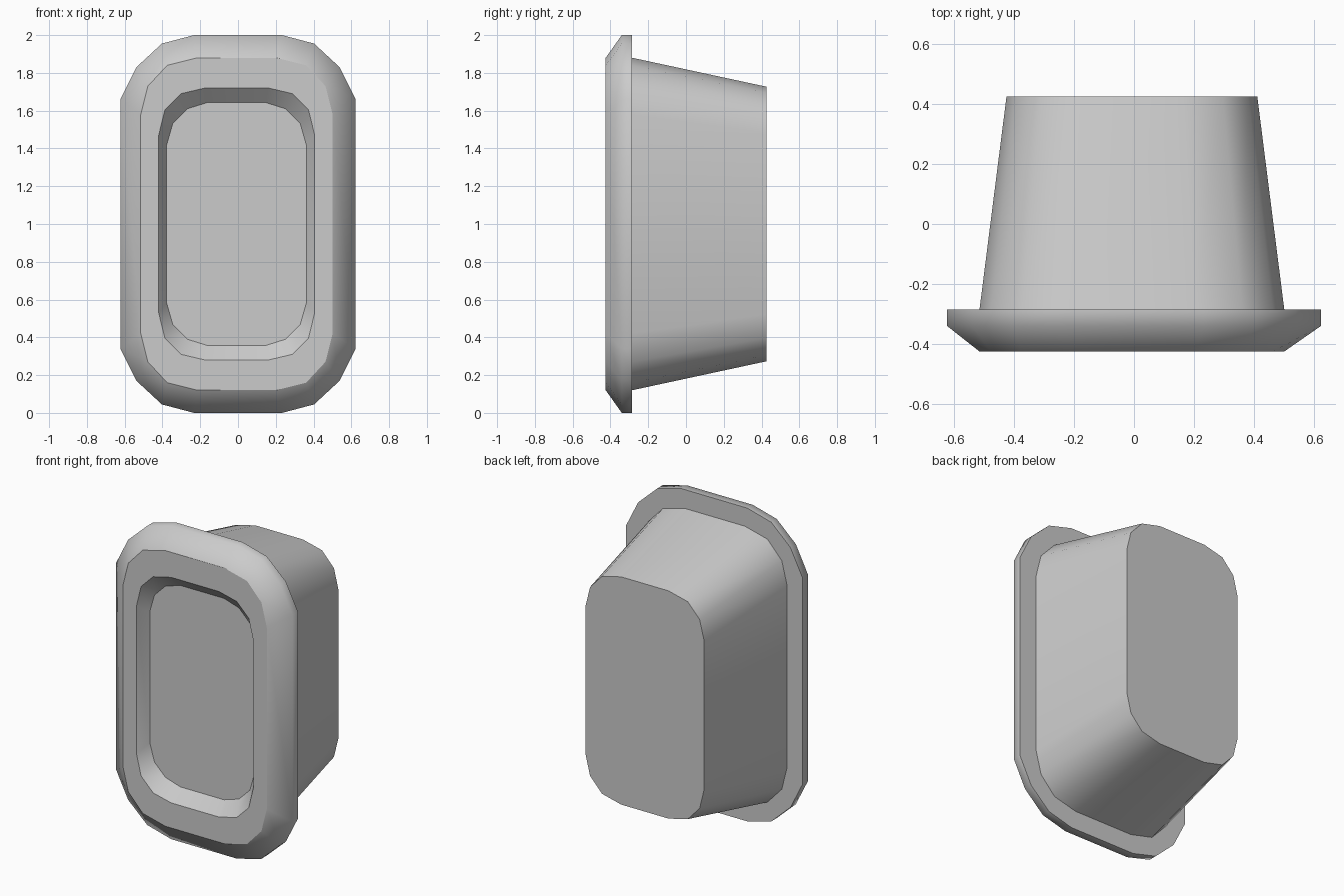
import bpy, bmesh

if "Cube" in bpy.data.objects:
    bpy.data.objects.remove(bpy.data.objects["Cube"])

# Each ring: y, x centre, half width, half height, corner offsets (in x, in z), sharp edge
RIM = ([0.39, 0.22, 0.085, 0], [0, 0.045, 0.17, 0.34])
FACE = ([0.30, 0.14, 0.038, 0], [0, 0.04, 0.15, 0.30])
BACK = ([0.25, 0.115, 0.031, 0], [0, 0.033, 0.124, 0.25])
LIP = ([0.245, 0.118, 0.033, 0], [0, 0.03, 0.115, 0.25])
FLOOR = ([0.215, 0.11, 0.033, 0], [0, 0.033, 0.11, 0.225])
RINGS = [
    (-0.35, -0.008, 0.37, 0.643, FLOOR, True),   # recess floor
    (-0.425, -0.007, 0.413, 0.72, LIP, True),    # recess lip
    (-0.425, -0.007, 0.508, 0.88, FACE, True),   # front face edge
    (-0.34, 0.0, 0.623, 1.0, RIM, False),        # rim bevel
    (-0.285, 0.0, 0.623, 1.0, RIM, True),        # rim back edge
    (-0.285, -0.007, 0.508, 0.88, FACE, True),   # body root
    (0.425, -0.007, 0.418, 0.727, BACK, True),   # body end
]


def outline(hx, hz, corner):
    """Rounded rectangle as a closed loop of (x, z) points."""
    quarter = [(hx - dx, hz - dz) for dx, dz in zip(*corner)]
    right = quarter + [(x, -z) for x, z in reversed(quarter)]
    return right + [(-x, -z) for x, z in right]


bm = bmesh.new()
loops = []
for y, cx, hx, hz, corner, sharp in RINGS:
    loops.append([bm.verts.new((cx + x, y, 1 + z))
                  for x, z in outline(hx, hz, corner)])

# Walls between neighbouring rings, then floor and end caps
n = len(loops[0])
for a, b in zip(loops, loops[1:]):
    for i in range(n):
        j = (i + 1) % n
        bm.faces.new((a[i], a[j], b[j], b[i]))
bm.faces.new(loops[0])
bm.faces.new(loops[-1])
bmesh.ops.recalc_face_normals(bm, faces=bm.faces)

# Smooth around the corners, crisp along the rings
for f in bm.faces:
    f.smooth = True
for loop, ring in zip(loops, RINGS):
    for i in range(n):
        bm.edges.get((loop[i], loop[(i + 1) % n])).smooth = not ring[5]

mesh = bpy.data.meshes.new("flanged_tub")
bm.to_mesh(mesh)
bm.free()
bpy.context.collection.objects.link(bpy.data.objects.new("flanged_tub", mesh))
